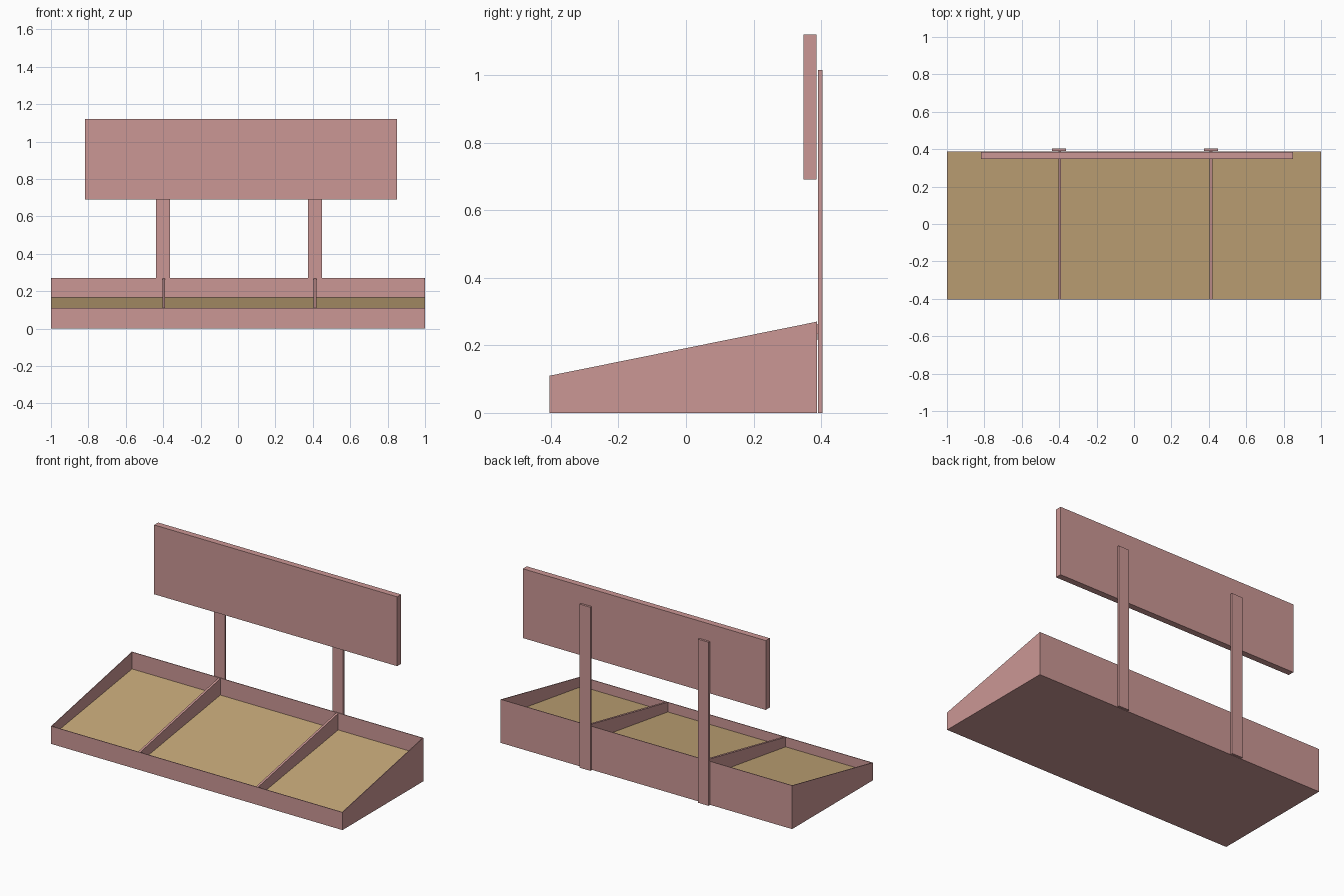
import bpy
import bmesh

if "Cube" in bpy.data.objects:
    bpy.data.objects.remove(bpy.data.objects["Cube"])


def material(name, rgb):
    mat = bpy.data.materials.new(name)
    mat.diffuse_color = (*rgb, 1)
    mat.use_nodes = True
    mat.node_tree.nodes["Principled BSDF"].inputs["Base Color"].default_value = mat.diffuse_color
    return mat


PINK = material("rose_board", (0.60, 0.31, 0.30))
TAN = material("tan_board", (0.56, 0.39, 0.19))


def extrude_profile(name, x0, x1, profile, mat=PINK):
    """Extrude a closed (y, z) profile from x0 to x1."""
    bm = bmesh.new()
    face = bm.faces.new([bm.verts.new((x0, y, z)) for y, z in profile])
    ext = bmesh.ops.extrude_face_region(bm, geom=[face])
    verts = [g for g in ext["geom"] if isinstance(g, bmesh.types.BMVert)]
    bmesh.ops.translate(bm, verts=verts, vec=(x1 - x0, 0, 0))
    bmesh.ops.recalc_face_normals(bm, faces=bm.faces[:])
    mesh = bpy.data.meshes.new(name)
    bm.to_mesh(mesh)
    bm.free()
    mesh.materials.append(mat)
    obj = bpy.data.objects.new(name, mesh)
    bpy.context.collection.objects.link(obj)
    return obj


def box(name, x0, x1, y0, y1, z0, z1, mat=PINK):
    return extrude_profile(name, x0, x1, [(y0, z0), (y1, z0), (y1, z1), (y0, z1)], mat)


T = 0.004                      # tray wall thickness
FRONT, BACK = -0.404, 0.388    # tray depth
LOW, HIGH = 0.11, 0.27         # rim height at front and back

# Tray: sloping sides, front and back walls, flat underside
side = [(FRONT, 0), (BACK, 0), (BACK, HIGH), (FRONT, LOW)]
extrude_profile("tray_side_left", -1, -1 + T, side)
extrude_profile("tray_side_right", 1 - T, 1, side)
box("tray_front", -1 + T, 1 - T, FRONT, FRONT + T, 0, LOW)
box("tray_back", -1 + T, 1 - T, BACK - T, BACK, 0, HIGH)
box("tray_bottom", -1 + T, 1 - T, FRONT + T, BACK - T, 0, T)

# Sloped display floor inside the tray
fy, by = FRONT + T, BACK - T
extrude_profile("display_floor", -1 + T, 1 - T,
                [(fy, 0.046), (by, 0.161), (by, 0.165), (fy, 0.05)], TAN)

# Dividers running front to back, level with the rim
for label, x in (("left", -0.397), ("right", 0.412)):
    extrude_profile(f"divider_{label}", x - 0.007, x + 0.007,
                    [(fy, 0.048), (by, 0.163), (0.39, 0.235), (0.39, 0.262),
                     (by, 0.267), (fy, LOW)])

# Posts behind the tray carrying the header panel
for label, x in (("left", -0.401), ("right", 0.411)):
    box(f"post_{label}", x - 0.037, x + 0.037, 0.391, 0.404, 0, 1.015)

# Header panel
box("header_panel", -0.818, 0.85, 0.347, 0.386, 0.69, 1.12)
